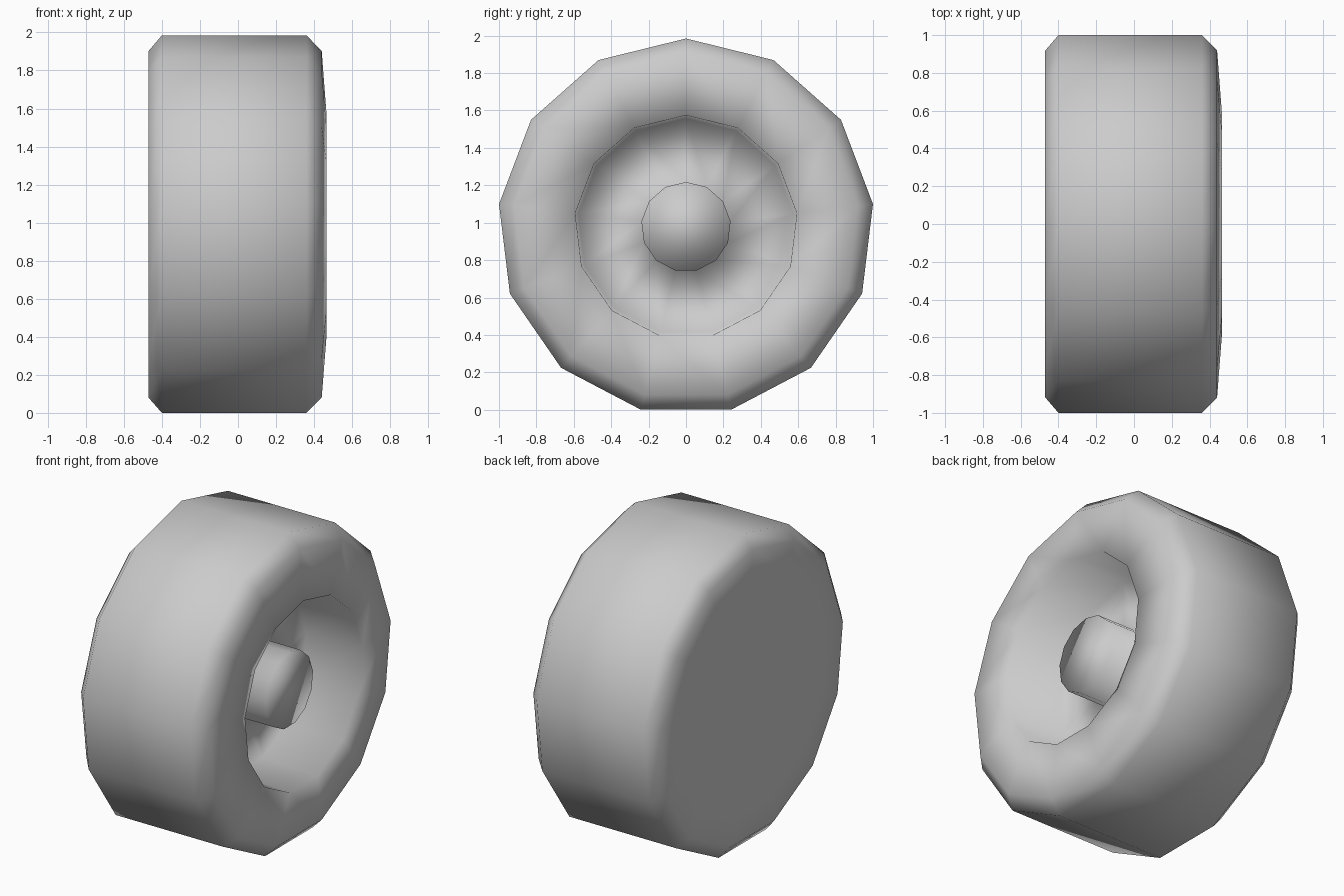
import bpy, bmesh, math

cube = bpy.data.objects.get("Cube")
if cube:
    bpy.data.objects.remove(cube, do_unlink=True)

SIDES = 13
RADIUS = 1.007
AXLE_Z = RADIUS * math.cos(math.pi / SIDES)  # rests on its lowest flat

grey = bpy.data.materials.new("plain grey")
grey.use_nodes = True
colour = (0.6, 0.6, 0.6, 1)
grey.diffuse_color = colour
grey.node_tree.nodes["Principled BSDF"].inputs["Base Color"].default_value = colour


def lathe(name, profile):
    """Turn (x, radius) points around the axle, with both ends capped."""
    bm = bmesh.new()
    rings = []
    for x, r in profile:
        angles = [2 * math.pi * i / SIDES for i in range(SIDES)]
        rings.append([bm.verts.new((x, r * math.sin(a), r * math.cos(a))) for a in angles])
    for a, b in zip(rings, rings[1:]):
        for i in range(SIDES):
            j = (i + 1) % SIDES
            bm.faces.new((a[i], a[j], b[j], b[i]))
    bm.faces.new(rings[0])
    bm.faces.new(rings[-1])
    bmesh.ops.recalc_face_normals(bm, faces=bm.faces)
    for f in bm.faces:
        f.smooth = True
    mesh = bpy.data.meshes.new(name)
    bm.to_mesh(mesh)
    bm.free()
    mesh.materials.append(grey)
    obj = bpy.data.objects.new(name, mesh)
    obj.location.z = AXLE_Z
    bpy.context.collection.objects.link(obj)
    return obj


back = [(-0.47, 0.75), (-0.47, 0.925)]
tread = [(-0.40, RADIUS), (0.36, RADIUS)]
front_wall = [(0.44, 0.925), (0.465, 0.597)]
recess = [(0.08, 0.58), (0.08, 0.24)]
hub = [(0.365, 0.24)]
lathe("wheel", back + tread + front_wall + recess + hub)
